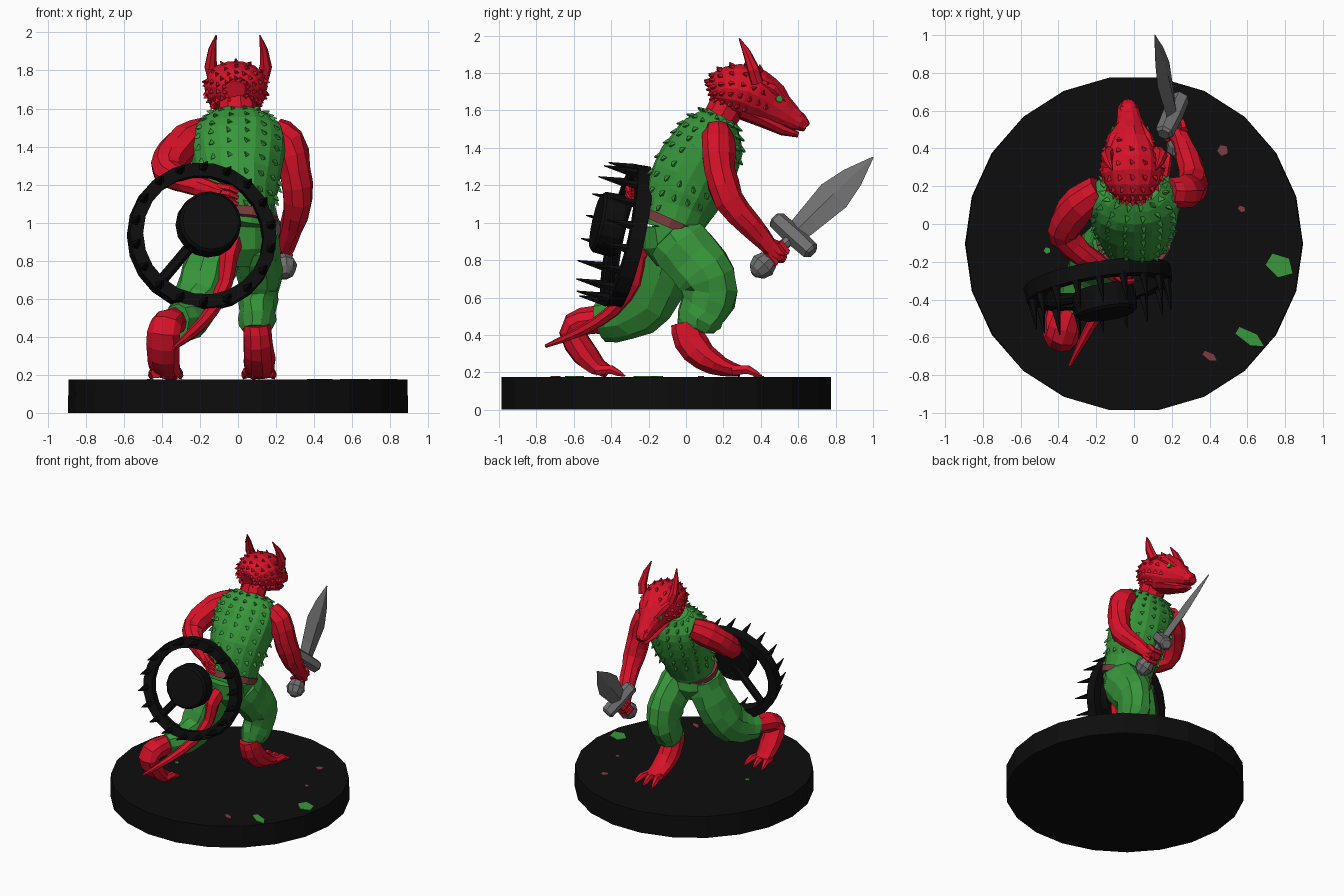
import bpy, bmesh, math, random
from mathutils import Vector, Matrix

if "Cube" in bpy.data.objects:
    bpy.data.objects.remove(bpy.data.objects["Cube"])
random.seed(4)

def material(name, rgb):
    m = bpy.data.materials.new(name)
    m.diffuse_color = (*rgb, 1)
    m.use_nodes = True
    m.node_tree.nodes["Principled BSDF"].inputs["Base Color"].default_value = m.diffuse_color
    return m

RED = material("red skin", (0.68, 0.006, 0.022))
GREEN = material("green cloth", (0.04, 0.31, 0.045))
BLACK = material("black", (0.004, 0.004, 0.004))
GREY = material("grey metal", (0.16, 0.16, 0.16))
BROWN = material("brown leather", (0.2, 0.045, 0.05))

def finish(name, bm, mat):
    bmesh.ops.recalc_face_normals(bm, faces=bm.faces)
    me = bpy.data.meshes.new(name)
    bm.to_mesh(me)
    bm.free()
    me.materials.append(mat)
    ob = bpy.data.objects.new(name, me)
    bpy.context.collection.objects.link(ob)
    return ob

def smooth_path(p, sub):
    """Catmull-Rom resampling of rows (x, y, z, a, b)."""
    out = []
    for i in range(len(p) - 1):
        q = [p[max(i - 1, 0)], p[i], p[i + 1], p[min(i + 2, len(p) - 1)]]
        for k in range(sub):
            t = k / sub
            out.append([0.5 * (2*b + (c - a)*t + (2*a - 5*b + 4*c - d)*t*t + (3*b - a - 3*c + d)*t**3)
                        for a, b, c, d in zip(*q)])
    return out + [list(p[-1])]

def loft(name, mat, paths, sides=8, hint=(1, 0, 0), sub=1, jitter=0.0):
    """Skin one or more paths; each row is x, y, z, half width, (half depth)."""
    bm = bmesh.new()
    for path in paths:
        path = [tuple(r) if len(r) == 5 else (*r, r[3]) for r in path]
        path = smooth_path(path, sub)
        c = [Vector(r[:3]) for r in path]
        side, rings = Vector(hint), []
        for i, r in enumerate(path):
            t = (c[min(i + 1, len(c) - 1)] - c[max(i - 1, 0)]).normalized()
            side = side - t * side.dot(t)
            if side.length < 0.05:
                side = t.orthogonal()
            side.normalize()
            up = t.cross(side)
            ring = []
            for k in range(sides):
                w = math.tau * k / sides
                j = Vector([random.uniform(-jitter, jitter) for _ in range(3)])
                ring.append(bm.verts.new(c[i] + side * r[3] * math.cos(w) + up * r[4] * math.sin(w) + j))
            rings.append(ring)
        for p, q in zip(rings, rings[1:]):
            for k in range(sides):
                bm.faces.new((p[k], p[k - 1], q[k - 1], q[k]))
        bm.faces.new(rings[0])
        bm.faces.new(rings[-1])
    return finish(name, bm, mat)

def spike(p, d, length, r):
    p, d = Vector(p), Vector(d).normalized()
    return [(*p, r), (*(p + d * length), 0.003)]

def studs(name, ob, mat, rule, length, r, lean):
    """Small pointed scales on every face that passes the rule."""
    loft(name, mat, [spike(f.center - f.normal * 0.005, f.normal + Vector(lean), length, r)
                     for f in ob.data.polygons if len(f.vertices) == 4 and rule(f)], 3)

# Base with a few paint flecks
loft("base", BLACK, [[(0, -.105, 0, .895, .89), (0, -.105, .175, .89, .89)]], 22)
for i, (x, y, a, b, m) in enumerate([(.77, -.22, .08, .06, GREEN), (.61, -.6, .09, .035, GREEN),
                                     (.4, -.7, .045, .02, BROWN), (.57, .08, .022, .016, BROWN),
                                     (.47, .39, .03, .03, BROWN), (-.46, -.14, .018, .018, GREEN)]):
    loft(f"fleck_{i}", m, [[(x, y, .172, a, b), (x, y, .179, a, b)]], 5, hint=(1, -.6, 0))

# Vest, belt and trousers
vest = loft("vest", GREEN, [[(0, -.08, .96, .18, .16), (0, -.04, 1.09, .195, .19), (0, .02, 1.23, .225, .215),
                             (0, .1, 1.38, .25, .2), (0, .15, 1.49, .235, .165), (0, .19, 1.57, .14, .09)]],
            16, sub=2, jitter=.005)
studs("vest_scales", vest, GREEN, lambda f: f.center.z > 1.08 and abs(f.center.x) < .22, .035, .02, (0, 0, -.7))
loft("belt", BROWN, [[(0, -.095, .975, .2, .175), (0, -.075, 1.02, .205, .18)]], 16)
loft("pelvis", GREEN, [[(0, -.06, .78, .11, .1), (0, -.07, .87, .18, .16), (0, -.08, .99, .19, .165)]],
     12, jitter=.005)
loft("right_trouser", GREEN, [[(.08, -.08, .93, .12, .15), (.105, .03, .81, .125, .165),
                               (.11, .12, .69, .115, .16), (.105, .12, .59, .105, .145),
                               (.1, .07, .49, .095, .125), (.1, .05, .43, .08, .1)]], 10, sub=2, jitter=.01)
loft("left_trouser", GREEN, [[(-.09, -.1, .93, .13, .15), (-.15, -.13, .77, .14, .16),
                              (-.21, -.21, .59, .13, .16), (-.26, -.33, .5, .11, .135),
                              (-.33, -.45, .47, .09, .11)]], 10, sub=2, jitter=.01)

# Legs, feet and clawed toes
loft("right_foot", RED, [[(.1, .0, .46, .07, .08), (.105, .02, .37, .08, .09), (.11, .1, .28, .085, .075),
                          (.11, .2, .23, .08, .05), (.11, .29, .205, .07, .03)]], 9, sub=2, jitter=.004)
loft("left_foot", RED, [[(-.33, -.42, .48, .07, .075), (-.37, -.55, .47, .085, .075),
                         (-.39, -.61, .42, .09, .07), (-.39, -.54, .3, .09, .07),
                         (-.385, -.47, .23, .085, .045), (-.38, -.42, .205, .075, .03)]], 9, sub=2, jitter=.004)
for name, x, y in (("right_toes", .11, .27), ("left_toes", -.38, -.46)):
    loft(name, RED, [[(x + s*.05, y - .02, .21, .03), (x + s*.065, y + .06, .215, .026),
                      (x + s*.075, y + .1, .195, .018), (x + s*.08, y + .135, .18, .004)]
                     for s in (-1, 0, 1)], 6)

# Tail
loft("tail", RED, [[(-.03, -.2, .9, .06), (-.05, -.26, .82, .05), (-.07, -.28, .68, .042),
                    (-.14, -.39, .53, .036), (-.24, -.56, .42, .028), (-.34, -.75, .34, .01)]], 7, sub=2)

# Arms and hands
loft("right_arm", RED, [[(.19, .17, 1.48, .075), (.26, .17, 1.43, .09), (.3, .18, 1.28, .085),
                         (.315, .23, 1.12, .08), (.29, .34, .99, .065), (.25, .44, .88, .05),
                         (.23, .49, .84, .055), (.22, .53, .82, .035)]], 9, sub=2, jitter=.005)
loft("right_fingers", RED, [[(.265, .46 + k, .86 + k, .025), (.255, .5 + k, .81 + k, .024),
                             (.2, .5 + k, .81 + k, .022), (.175, .47 + k, .85 + k, .015)]
                            for k in (-.025, .005, .035)], 6)
loft("left_arm", RED, [[(-.18, .18, 1.47, .08), (-.28, .11, 1.42, .1), (-.355, .01, 1.33, .092),
                        (-.365, -.07, 1.26, .08), (-.27, -.16, 1.215, .065), (-.14, -.24, 1.175, .045),
                        (-.08, -.27, 1.15, .045)]], 9, sub=2, jitter=.005)
loft("left_fingers", RED, [[(-.1, -.27, 1.16 + k, .022), (-.04, -.31, 1.15 + k, .02),
                            (.0, -.3, 1.13 + k, .012)] for k in (-.035, 0, .03)], 6)

# Head: neck, skull and snout, jaw, brows, horns, eyes
loft("neck", RED, [[(0, .15, 1.5, .1, .09), (-.005, .24, 1.66, .1, .1)]], 9)
head = loft("head", RED, [[(-.01, .125, 1.70, .05), (-.01, .17, 1.71, .12, .1), (-.01, .27, 1.715, .165, .14),
                           (-.015, .37, 1.68, .15, .145), (-.02, .46, 1.63, .105, .115),
                           (-.025, .55, 1.57, .07, .07), (-.03, .61, 1.535, .058, .05),
                           (-.03, .645, 1.51, .03, .025)]], 14, sub=2, jitter=.004)
studs("head_scales", head, RED, lambda f: f.center.y < .45 and f.center.z > 1.6, .028, .02, (0, -.5, -.2))
loft("jaw", RED, [[(-.015, .3, 1.6, .11, .05), (-.02, .42, 1.545, .085, .04), (-.025, .52, 1.495, .06, .03),
                   (-.03, .6, 1.47, .03, .015)]], 8)
loft("brows", RED, [[(s*.115 - .02, .4, 1.75, .02), (s*.09 - .02, .46, 1.715, .032),
                     (s*.055 - .02, .53, 1.65, .015)] for s in (-1, 1)], 6)
loft("nostrils", RED, [[(s*.03 - .03, .57, 1.585, .015), (s*.03 - .03, .61, 1.57, .022),
                        (s*.025 - .03, .64, 1.53, .012)] for s in (-1, 1)], 6)
loft("horns", RED, [[(s*.125, .38, 1.75, .035), (s*.145, .36, 1.82, .034),
                     (s*.135, .325, 1.91, .022), (s*.115, .285, 1.985, .004)] for s in (-1, 1)], 7)
loft("eyes", GREEN, [[(s*.07 - .02, .49, 1.66, .02), (s*.102 - .02, .5, 1.662, .02)] for s in (-1, 1)],
     6, hint=(0, 1, 0))

# Round shield: rim, boss, spoke and spikes, in a tilted frame
n = Vector((.16, -1, .22)).normalized()
u = (Vector((1, 0, 0)) - n * n.x).normalized()
v = n.cross(u)
C = Vector((-.19, -.31, .925))
def shield_point(a, r, h):
    return C + u * r * math.cos(a) + v * r * math.sin(a) + n * h
bm = bmesh.new()
N = 22
rim = [[bm.verts.new(shield_point(math.tau * i / N, r, h))
        for r, h in ((.395, -.03), (.39, .05), (.32, .05), (.325, -.03))] for i in range(N)]
for i in range(N):
    for k in range(4):
        bm.faces.new((rim[i - 1][k], rim[i][k], rim[i][k - 1], rim[i - 1][k - 1]))
finish("shield_rim", bm, BLACK)
B = C + Vector((.02, 0, .045))
loft("shield_boss", BLACK, [[(*(B + n * h), r) for h, r in ((.04, .16), (.06, .17), (.16, .165), (.175, .15))]], 16)
spoke_end = shield_point(math.atan2(-.25, -.22) if v.z > 0 else math.atan2(.25, -.22), .35, .01)
loft("shield_spoke", BLACK, [[(*(B + n * .06), .03), (*spoke_end, .03)]], 6)
loft("shield_spikes", BLACK, [spike(shield_point(math.tau * (i + .5) / 18, .365, .04), n, .15, .026)
                              for i in range(18)], 5)

# Short sword: pommel, grip, guard and leaf blade
P, T = Vector((.24, .41, .77)), Vector((.11, 1.0, 1.35))
d = (T - P).normalized()
w = Vector((.35, .7, -.7))
w = (w - d * w.dot(d)).normalized()
def along(s, *r):
    return (*(P + d * s), *r)
loft("sword_pommel", GREY, [[along(s, r) for s, r in
                             ((-.07, .02), (-.045, .055), (0, .072), (.045, .055), (.07, .025))]], 9)
loft("sword_grip", GREY, [[along(.04, .03), along(.24, .03)]], 7)
G = P + d * .235
loft("sword_guard", GREY, [[(*(G + w * s), r, r) for s, r in
                            ((-.145, .035), (-.13, .05), (0, .055), (.13, .05), (.145, .035))]], 6, hint=d)
loft("sword_blade", GREY, [[along(.23, .06, .028), along(.36, .075, .028), along(.54, .095, .026),
                            along(.68, .065, .018), along((T - P).length, .004, .003)]], 4, hint=w)
